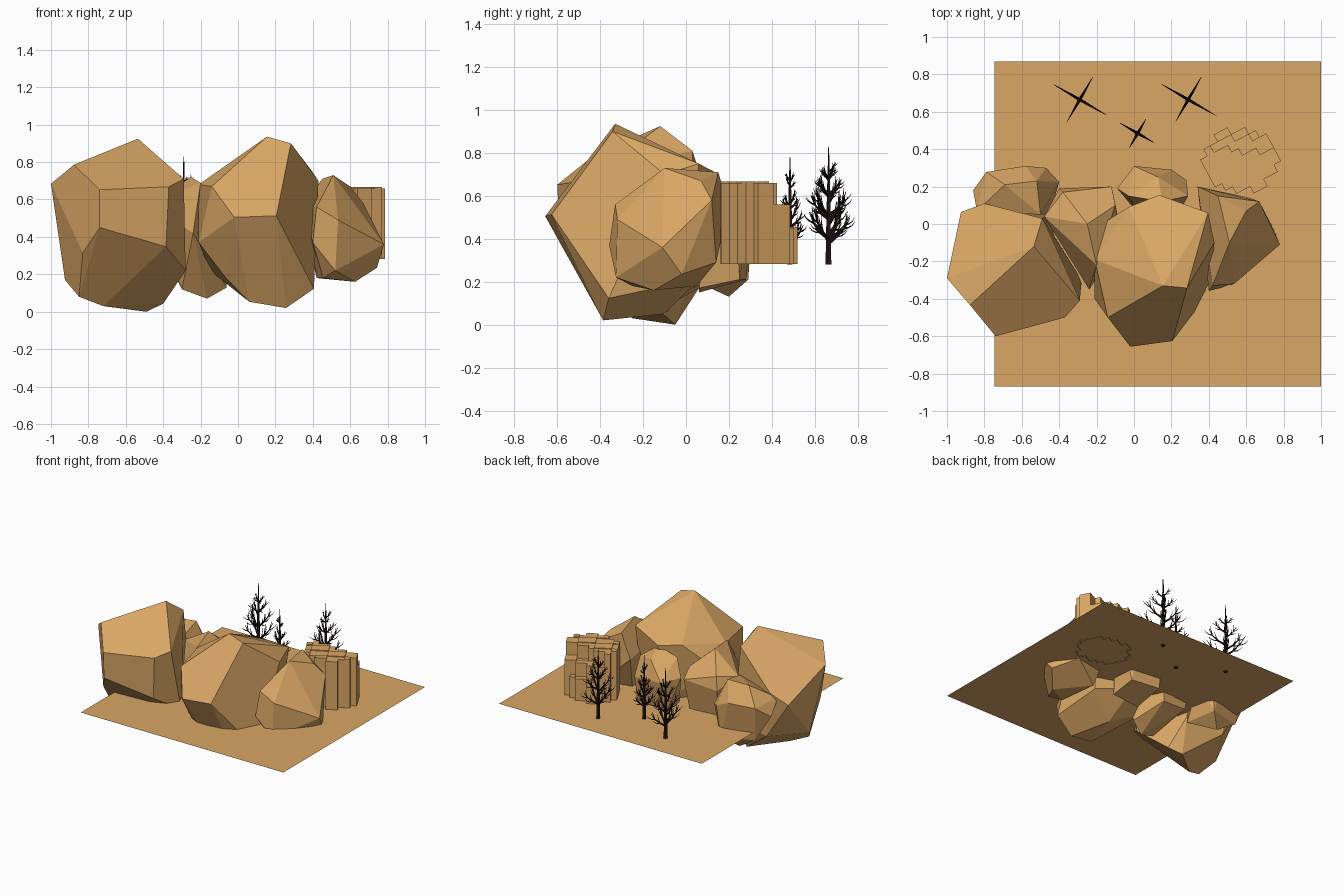
import bpy, bmesh, math, random
from mathutils import Vector, Matrix

if "Cube" in bpy.data.objects:
    bpy.data.objects.remove(bpy.data.objects["Cube"])

random.seed(4)
GROUND_Z = 0.287


def material(name, rgb):
    m = bpy.data.materials.new(name)
    m.diffuse_color = (*rgb, 1)
    m.use_nodes = True
    m.node_tree.nodes["Principled BSDF"].inputs["Base Color"].default_value = m.diffuse_color
    return m


SAND = material("sandstone", (0.70, 0.385, 0.13))
BARK = material("dark bark", (0.02, 0.008, 0.008))


def finish(name, bm, mat):
    me = bpy.data.meshes.new(name)
    bm.to_mesh(me)
    bm.free()
    me.materials.append(mat)
    ob = bpy.data.objects.new(name, me)
    bpy.context.collection.objects.link(ob)
    return ob


def boulder(name, corners):
    """Faceted rock: convex hull of its main corners, near-flat facets merged."""
    bm = bmesh.new()
    for c in corners:
        bm.verts.new(c)
    res = bmesh.ops.convex_hull(bm, input=bm.verts[:])
    junk = {g for g in res["geom_interior"] + res["geom_unused"]
            if isinstance(g, bmesh.types.BMVert)}
    bmesh.ops.delete(bm, geom=list(junk), context='VERTS')
    bmesh.ops.dissolve_limit(bm, angle_limit=math.radians(14),
                             verts=bm.verts[:], edges=bm.edges[:])
    bmesh.ops.recalc_face_normals(bm, faces=bm.faces[:])
    return finish(name, bm, SAND)


# ground sheet
bm = bmesh.new()
bm.faces.new([bm.verts.new((x, y, GROUND_Z)) for x, y in
              ((-0.745, -0.87), (1.0, -0.87), (1.0, 0.87), (-0.745, 0.87))])
finish("ground_sheet", bm, SAND)

# large boulders
boulder("left_boulder", [
    (-0.535, -0.12, 0.925), (-0.877, -0.433, 0.786), (-1.0, -0.29, 0.684),
    (-0.74, -0.60, 0.652), (-0.37, -0.50, 0.668), (-0.29, -0.41, 0.71),
    (-0.74, -0.59, 0.45), (-0.385, -0.49, 0.348), (-0.83, -0.47, 0.315),
    (-0.973, -0.25, 0.428), (-0.925, -0.2, 0.17), (-0.85, -0.3, 0.08),
    (-0.72, -0.25, 0.03), (-0.49, -0.05, 0.0), (-0.40, -0.1, 0.043),
    (-0.28, -0.3, 0.22), (-0.27, -0.36, 0.42), (-0.925, 0.064, 0.48),
    (-0.80, 0.11, 0.56), (-0.49, 0.03, 0.81), (-0.75, 0.08, 0.2),
    (-0.45, 0.05, 0.25)])
boulder("centre_boulder", [
    (0.155, -0.33, 0.936), (0.283, -0.342, 0.9), (-0.02, -0.656, 0.505),
    (0.205, -0.626, 0.513), (-0.14, -0.5, 0.67), (0.406, -0.36, 0.123),
    (0.06, -0.40, 0.053), (0.257, -0.386, 0.02), (-0.064, -0.42, 0.18),
    (-0.21, -0.40, 0.37), (-0.21, -0.19, 0.68), (-0.22, -0.03, 0.55),
    (-0.03, 0.09, 0.72), (0.134, 0.155, 0.70), (0.396, 0.06, 0.75),
    (0.43, -0.10, 0.70), (0.36, 0.0, 0.2), (0.1, 0.1, 0.25),
    (0.15, -0.1, 0.05), (-0.15, -0.1, 0.22)])
boulder("right_boulder", [
    (0.78, -0.11, 0.36), (0.67, 0.12, 0.58), (0.60, 0.07, 0.67),
    (0.51, -0.1, 0.73), (0.535, -0.32, 0.49), (0.42, -0.33, 0.56),
    (0.743, -0.02, 0.235), (0.626, -0.15, 0.16), (0.455, -0.25, 0.18),
    (0.52, -0.326, 0.22), (0.40, -0.358, 0.37), (0.62, 0.14, 0.29),
    (0.34, 0.20, 0.55), (0.45, 0.15, 0.71), (0.42, 0.05, 0.18)])

# smaller boulders filling the gaps and the back
boulder("back_left_boulder", [
    (-0.86, 0.18, 0.42), (-0.79, 0.278, 0.50), (-0.58, 0.31, 0.50),
    (-0.47, 0.30, 0.45), (-0.40, 0.225, 0.42), (-0.69, 0.21, 0.63),
    (-0.52, 0.23, 0.64), (-0.50, 0.05, 0.60), (-0.84, 0.07, 0.52),
    (-0.75, 0.22, 0.22), (-0.50, 0.29, 0.21), (-0.60, 0.2, 0.13),
    (-0.45, 0.05, 0.2)])
boulder("gap_boulder", [
    (-0.40, 0.19, 0.50), (-0.12, 0.20, 0.52), (-0.10, 0.10, 0.58),
    (-0.38, 0.17, 0.60), (-0.48, 0.04, 0.58), (-0.25, 0.0, 0.72),
    (-0.20, -0.22, 0.69), (-0.24, -0.35, 0.42), (-0.30, -0.15, 0.12),
    (-0.166, -0.12, 0.07), (-0.06, -0.08, 0.13), (-0.15, 0.15, 0.22),
    (-0.36, 0.13, 0.24)])
boulder("back_boulder", [
    (-0.09, 0.19, 0.52), (0.0, 0.31, 0.50), (0.20, 0.29, 0.48),
    (0.28, 0.235, 0.45), (0.29, 0.15, 0.58), (0.13, 0.25, 0.63),
    (-0.03, 0.15, 0.65), (0.15, 0.12, 0.68), (0.0, 0.28, 0.21),
    (0.23, 0.25, 0.21), (0.02, 0.06, 0.15), (0.24, 0.06, 0.17)])


# stepped rock column: a turned grid of square shafts, only outer faces built
def step_column():
    cell, turn = 0.042, Matrix.Rotation(math.radians(28), 2)
    centre = Vector((0.57, 0.34))
    heights = {}
    for i in range(-6, 7):
        for j in range(-6, 7):
            p = centre + turn @ Vector((i * cell, j * cell))
            d = p - centre
            if (d.x / 0.20) ** 2 + (d.y / 0.163) ** 2 < 1:
                top = 0.66 if p.y < 0.395 else 0.555
                if p.y > 0.465:
                    top = 0.45
                # four flat shelves with a slight step between them
                heights[i, j] = top + 0.006 * ((i // 3 + j // 2) % 2)
    bm = bmesh.new()

    def corner(i, j, z):
        p = centre + turn @ Vector((i * cell, j * cell))
        return bm.verts.new((p.x, p.y, z))

    for (i, j), h in heights.items():
        ring = [(i - .5, j - .5), (i + .5, j - .5), (i + .5, j + .5), (i - .5, j + .5)]
        bm.faces.new([corner(*c, h) for c in ring])
        for k, (di, dj) in enumerate(((0, -1), (1, 0), (0, 1), (-1, 0))):
            low = heights.get((i + di, j + dj), GROUND_Z - 0.005)
            if low < h:
                a, b = ring[k], ring[(k + 1) % 4]
                bm.faces.new([corner(*a, low), corner(*b, low),
                              corner(*b, h), corner(*a, h)])
    bmesh.ops.remove_doubles(bm, verts=bm.verts[:], dist=0.0005)
    bmesh.ops.dissolve_limit(bm, angle_limit=math.radians(2),
                             verts=bm.verts[:], edges=bm.edges[:])
    finish("stepped_column", bm, SAND)


step_column()


# bare trees: branches fan out in two crossing upright planes
def stick(bm, a, b, r1, r2):
    d = b - a
    rot = d.to_track_quat('Z', 'Y').to_matrix().to_4x4()
    bmesh.ops.create_cone(bm, cap_ends=True, segments=5, radius1=r1, radius2=r2,
                          depth=d.length, matrix=Matrix.Translation((a + b) / 2) @ rot)


def branch(bm, start, side, lean, length, r, twigs):
    """Limb in three joints curving upward, with a twig at each joint."""
    p, joints = start, 3
    for k in range(joints):
        ang = lean * (1 - 0.25 * k) + random.uniform(-0.1, 0.1)
        q = p + (side * math.sin(ang) + Vector((0, 0, math.cos(ang)))) * length / joints
        stick(bm, p, q, r * (1 - k / 3.6), r * (1 - (k + 1) / 3.6))
        if twigs and k < 2:
            for s in (-0.55, 0.5):
                branch(bm, q, side, ang + s, length * 0.42, r * 0.5, False)
        p = q


def tree(name, x, y, height, spread):
    bm = bmesh.new()
    base = Vector((x, y, GROUND_Z - 0.007))
    mid = base + Vector((0, 0, height * 0.55))
    stick(bm, base, mid, 0.015, 0.009)
    stick(bm, mid, base + Vector((0, 0, height)), 0.009, 0.002)
    for angle, reach in ((-30, 1.0), (60, 0.82)):
        a = math.radians(angle)
        for sign in (1, -1):
            side = Vector((math.cos(a), math.sin(a), 0)) * sign
            for t, size in ((0.22, 1.0), (0.38, 0.9), (0.56, 0.6), (0.75, 0.36)):
                t += random.uniform(-0.04, 0.04)
                branch(bm, base + Vector((0, 0, height * t)), side, 1.0,
                       spread * reach * size, 0.009 * (0.5 + size / 2), True)
    finish(name, bm, BARK)


tree("left_tree", -0.29, 0.665, 0.55, 0.20)
tree("right_tree", 0.29, 0.665, 0.55, 0.20)
tree("middle_tree", 0.02, 0.485, 0.50, 0.13)
